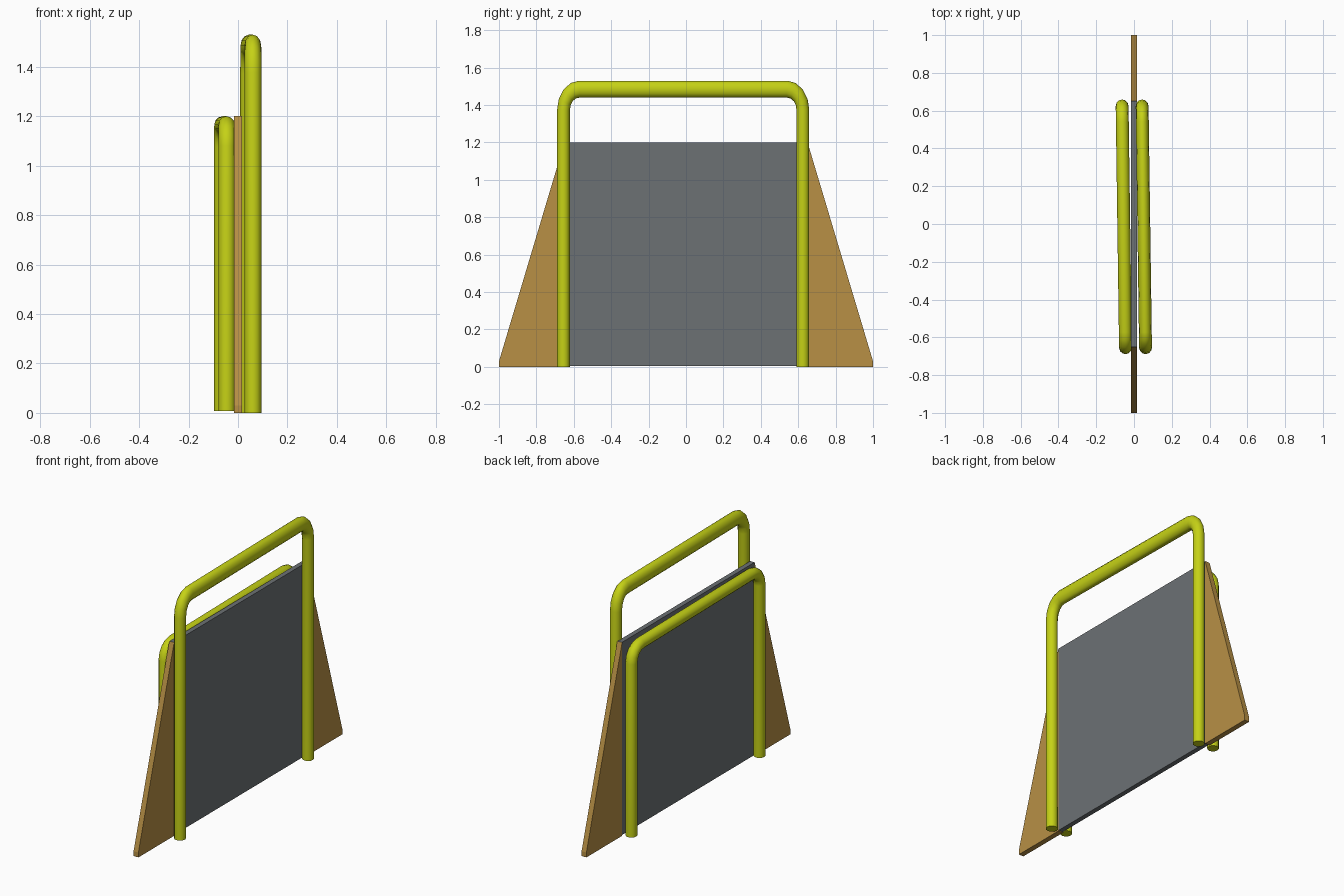
import bpy, bmesh, math

if "Cube" in bpy.data.objects:
    bpy.data.objects.remove(bpy.data.objects["Cube"])


def material(name, rgb):
    m = bpy.data.materials.new(name)
    m.diffuse_color = (*rgb, 1)
    m.use_nodes = True
    m.node_tree.nodes["Principled BSDF"].inputs["Base Color"].default_value = m.diffuse_color
    return m


YELLOW = material("yellow_paint", (0.56, 0.64, 0.008))
WOOD = material("tan_board", (0.48, 0.28, 0.06))
GREY = material("dark_grey", (0.15, 0.165, 0.175))


def board(name, profile, thickness, mat):
    """Extrude a (y, z) outline symmetrically along x."""
    bm = bmesh.new()
    face = bm.faces.new([bm.verts.new((-thickness / 2, y, z)) for y, z in profile])
    ext = bmesh.ops.extrude_face_region(bm, geom=[face])["geom"]
    verts = [g for g in ext if isinstance(g, bmesh.types.BMVert)]
    bmesh.ops.translate(bm, verts=verts, vec=(thickness, 0, 0))
    bmesh.ops.recalc_face_normals(bm, faces=bm.faces)
    mesh = bpy.data.meshes.new(name)
    bm.to_mesh(mesh)
    bm.free()
    mesh.materials.append(mat)
    ob = bpy.data.objects.new(name, mesh)
    bpy.context.collection.objects.link(ob)
    return ob


def tube_frame(name, x, z0, top):
    """Upside-down U of bent tube, stretched in z to reach its height."""
    half, height, bend, radius = 0.64, 1.125, 0.085, 0.034
    arc = [(half - bend + bend * math.cos(a), height - bend + bend * math.sin(a))
           for a in (math.radians(22.5 * i) for i in range(5))]
    side = [(half, 0)] + arc
    path = side + [(-y, z) for y, z in reversed(side)]
    cu = bpy.data.curves.new(name, "CURVE")
    cu.dimensions = "3D"
    cu.bevel_depth = radius
    cu.bevel_resolution = 4
    cu.use_fill_caps = True
    sp = cu.splines.new("POLY")
    sp.points.add(len(path) - 1)
    for p, (y, z) in zip(sp.points, path):
        p.co = (0, y, z, 1)
    cu.materials.append(YELLOW)
    ob = bpy.data.objects.new(name, cu)
    bpy.context.collection.objects.link(ob)
    ob.location = (x, -0.015, z0)
    ob.rotation_euler.z = 0.014
    ob.scale.z = (top - z0) / (height + radius)
    bpy.ops.object.select_all(action="DESELECT")
    ob.select_set(True)
    bpy.context.view_layer.objects.active = ob
    bpy.ops.object.convert(target="MESH")
    bpy.ops.object.shade_smooth_by_angle(angle=math.radians(40))


# Central panel
board("panel", [(-0.65, 0.005), (0.65, 0.005), (0.65, 1.2), (-0.65, 1.2)], 0.03, GREY)

# Sloping side boards
for label, s in (("front", -1), ("back", 1)):
    board(label + "_side_board",
          [(s * 0.65, 0), (s * 1.0, 0), (s * 1.0, 0.03), (s * 0.65, 1.2)], 0.033, WOOD)

# Tube frames on both faces
tube_frame("tall_tube_frame", 0.052, 0.0, 1.53)
tube_frame("short_tube_frame", -0.054, 0.008, 1.2)
